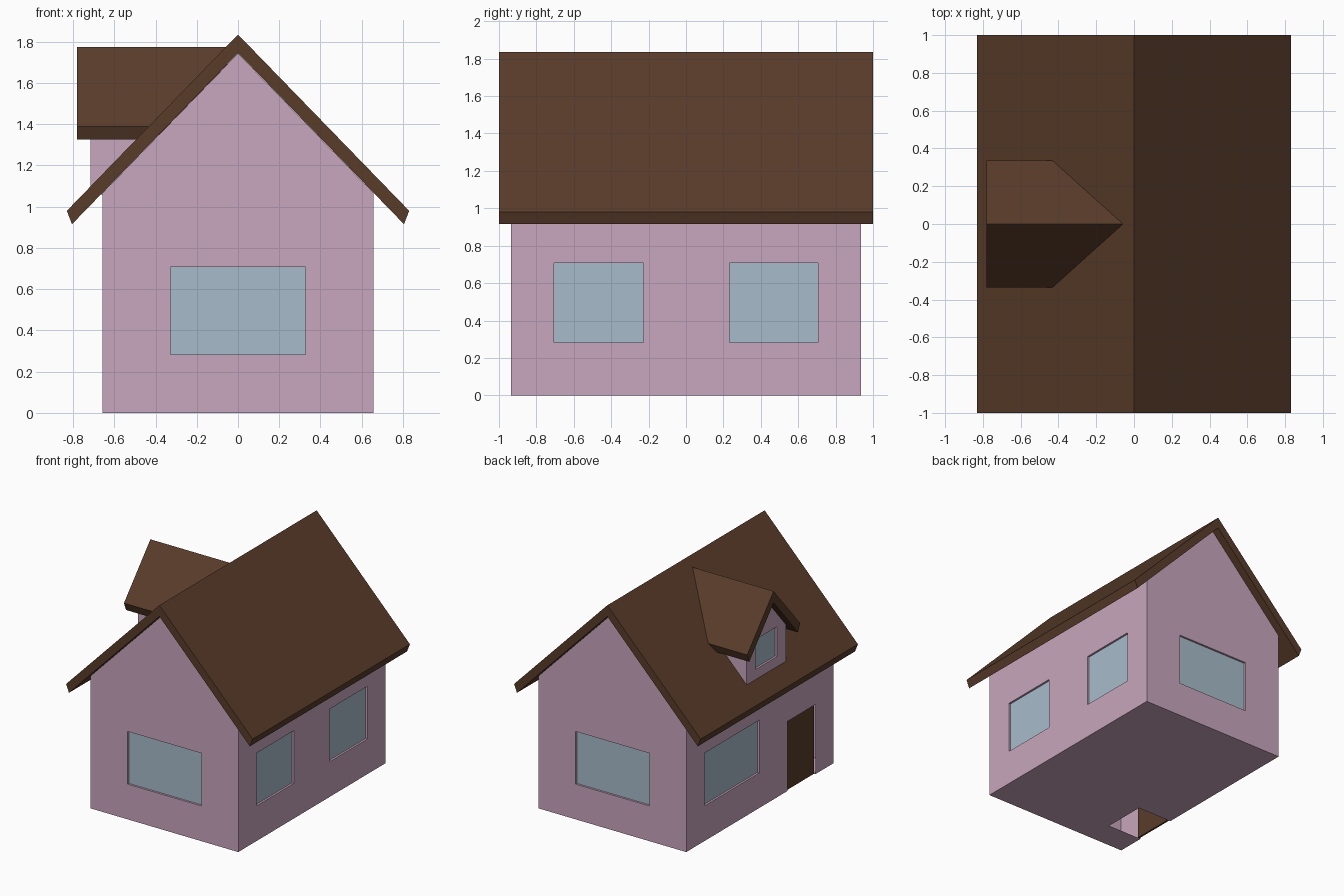
import bpy, bmesh
from mathutils import Vector

if "Cube" in bpy.data.objects:
    bpy.data.objects.remove(bpy.data.objects["Cube"])


def material(name, color):
    m = bpy.data.materials.new(name)
    m.diffuse_color = (*color, 1)
    m.use_nodes = True
    m.node_tree.nodes["Principled BSDF"].inputs["Base Color"].default_value = m.diffuse_color
    return m


PINK = material("pink_wall", (0.58, 0.38, 0.51))
BROWN = material("brown_wood", (0.10, 0.045, 0.023))
GLASS = material("blue_glass", (0.39, 0.50, 0.59))


def prism(name, profile, axis, a, b, mat=None):
    """Extrude a closed (horizontal, z) profile along x or y from a to b."""
    def place(h, z, t):
        return Vector((t, h, z) if axis == "x" else (h, t, z))
    bm = bmesh.new()
    face = bm.faces.new([bm.verts.new(place(h, z, a)) for h, z in profile])
    ext = bmesh.ops.extrude_face_region(bm, geom=[face])
    verts = [v for v in ext["geom"] if isinstance(v, bmesh.types.BMVert)]
    bmesh.ops.translate(bm, verts=verts, vec=place(0, 0, b - a))
    bmesh.ops.recalc_face_normals(bm, faces=bm.faces)
    me = bpy.data.meshes.new(name)
    bm.to_mesh(me)
    bm.free()
    if mat:
        me.materials.append(mat)
    ob = bpy.data.objects.new(name, me)
    bpy.context.collection.objects.link(ob)
    return ob


def box(name, x, y, z, mat=None):
    return prism(name, [(x[0], z[0]), (x[1], z[0]), (x[1], z[1]), (x[0], z[1])],
                 "y", y[0], y[1], mat)


def gable(half, bottom, eave, apex):
    return [(-half, bottom), (half, bottom), (half, eave), (0, apex), (-half, eave)]


def chevron(outer, outer_apex, inner, inner_apex):
    (ox, oz), (ix, iz) = outer, inner
    return [(-ox, oz), (-ix, iz), (0, inner_apex), (ix, iz), (ox, oz), (0, outer_apex)]


def cut(ob, cutter):
    """Subtract the cutter, bake the result and remove the cutter."""
    mod = ob.modifiers.new("cut", "BOOLEAN")
    mod.operation, mod.solver, mod.object = "DIFFERENCE", "EXACT", cutter
    cutter.hide_render = True
    dg = bpy.context.evaluated_depsgraph_get()
    me = bpy.data.meshes.new_from_object(ob.evaluated_get(dg))
    ob.modifiers.clear()
    ob.data = me
    bpy.data.objects.remove(cutter)


def window(wall, name, axis, side, plane, span, z):
    """Recessed pane in a wall at axis = plane, facing the given side."""
    def slab(n, out, inn, mat=None):
        d = sorted((plane + side * out, plane + side * inn))
        return box(n, d, span, z, mat) if axis == "x" else box(n, span, d, z, mat)
    cut(wall, slab("cutter", 0.05, -0.02))
    slab(name, -0.016, -0.03, GLASS)


# House walls and main roof
walls = prism("house_walls", gable(0.657, 0, 1.066, 1.743), "y", -0.935, 0.935, PINK)
prism("main_roof", chevron((0.83, 0.98), 1.835, (0.805, 0.915), 1.745), "y", -1, 1, BROWN)

# House windows
Z = (0.283, 0.707)
window(walls, "front_window", "y", -1, -0.935, (-0.328, 0.328), Z)
window(walls, "back_window", "y", 1, 0.935, (-0.328, 0.328), Z)
for label, span in (("front", (-0.705, -0.228)), ("back", (0.232, 0.705))):
    window(walls, f"right_{label}_window", "x", 1, 0.657, span, Z)
window(walls, "left_window", "x", -1, -0.657, (0.006, 0.706), Z)

# Doorway open into the hollow house, with its door panel
cut(walls, box("cutter", (-0.75, -0.345), (-0.706, -0.352), (-0.1, 0.56)))
bm = bmesh.new()
bm.from_mesh(walls.data)
inside = []
for f in bm.faces:
    c = f.calc_center_median()
    if -0.65 < c.x < -0.34 and -0.71 < c.y < -0.345 and 0.001 < c.z < 0.57:
        inside.append(f)
bmesh.ops.delete(bm, geom=inside, context="FACES")
bm.to_mesh(walls.data)
bm.free()
box("door", (-0.645, -0.63), (-0.706, -0.352), (0, 0.56), BROWN)

# Dormer on the left slope
dormer = prism("dormer_walls", gable(0.249, 1.06, 1.394, 1.68), "x", -0.715, -0.15, PINK)
prism("dormer_roof", chevron((0.336, 1.39), 1.775, (0.31, 1.325), 1.682),
      "x", -0.78, -0.05, BROWN)
window(dormer, "dormer_window", "x", -1, -0.715, (-0.135, 0.135), (1.18, 1.42))
